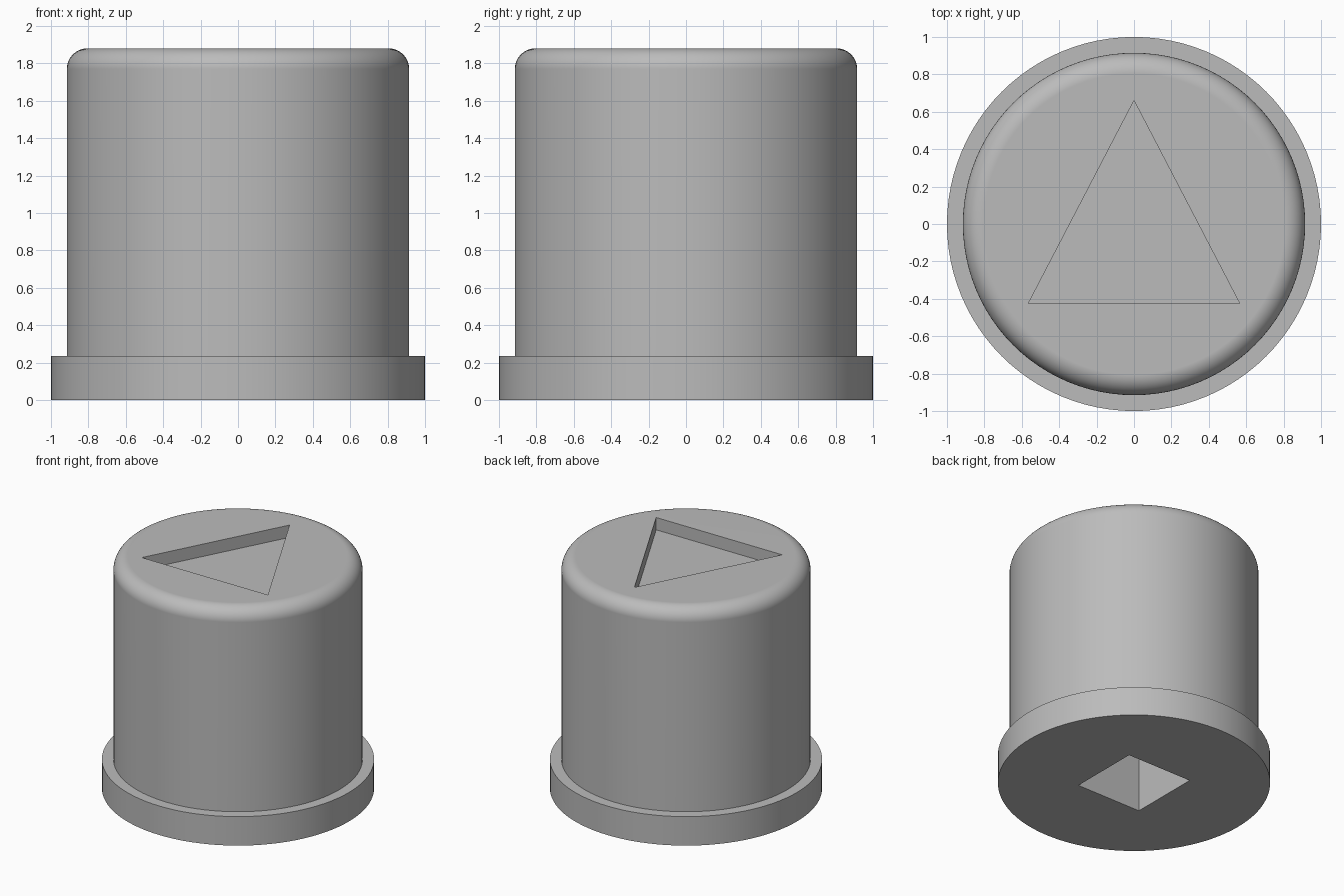
import bpy, bmesh
from math import sin, cos, pi, radians
from mathutils import Vector

cube = bpy.data.objects.get("Cube")
if cube:
    bpy.data.objects.remove(cube, do_unlink=True)

SEGMENTS = 96
FLANGE_R, FLANGE_H = 1.0, 0.235
BODY_R, TOP_Z, FILLET = 0.915, 1.88, 0.11
RECESS_DEPTH, SOCKET_HALF, SOCKET_DEPTH = 0.1, 0.29, 1.0

grey = bpy.data.materials.new("plain grey")
grey.use_nodes = True
colour = (0.5, 0.5, 0.5, 1)
grey.diffuse_color = colour
grey.node_tree.nodes["Principled BSDF"].inputs["Base Color"].default_value = colour


def make_object(name, bm):
    bmesh.ops.recalc_face_normals(bm, faces=bm.faces)
    mesh = bpy.data.meshes.new(name)
    bm.to_mesh(mesh)
    bm.free()
    mesh.materials.append(grey)
    obj = bpy.data.objects.new(name, mesh)
    bpy.context.collection.objects.link(obj)
    return obj


def revolve(name, profile):
    bm = bmesh.new()
    verts = [bm.verts.new((r, 0, z)) for r, z in profile]
    edges = [bm.edges.new(pair) for pair in zip(verts, verts[1:])]
    bmesh.ops.spin(bm, geom=verts + edges, cent=(0, 0, 0), axis=(0, 0, 1),
                   angle=2 * pi, steps=SEGMENTS)
    bmesh.ops.remove_doubles(bm, verts=bm.verts, dist=0.0005)
    bmesh.ops.holes_fill(bm, edges=bm.edges, sides=0)
    return make_object(name, bm)


def prism(name, outline, bottom, top):
    bm = bmesh.new()
    face = bm.faces.new([bm.verts.new((x, y, bottom)) for x, y in outline])
    result = bmesh.ops.extrude_face_region(bm, geom=[face])
    raised = [v for v in result["geom"] if isinstance(v, bmesh.types.BMVert)]
    bmesh.ops.translate(bm, verts=raised, vec=Vector((0, 0, top - bottom)))
    obj = make_object(name, bm)
    obj.hide_render = True
    return obj


def cut(target, cutter):
    mod = target.modifiers.new(cutter.name, 'BOOLEAN')
    mod.operation, mod.solver, mod.object = 'DIFFERENCE', 'EXACT', cutter
    bpy.context.view_layer.objects.active = target
    bpy.ops.object.modifier_apply(modifier=mod.name)
    bpy.data.objects.remove(cutter, do_unlink=True)


# Flanged cap with a rounded top rim
fillet = [(BODY_R - FILLET + FILLET * cos(a), TOP_Z - FILLET + FILLET * sin(a))
          for a in (radians(90) * i / 10 for i in range(11))]
cap = revolve("button_cap", [(FLANGE_R, 0), (FLANGE_R, FLANGE_H),
                             (BODY_R, FLANGE_H)] + fillet)

# Triangular recess in the top
triangle = [(-0.565, -0.425), (0.565, -0.425), (0, 0.66)]
cut(cap, prism("triangle_cutter", triangle, TOP_Z - RECESS_DEPTH, TOP_Z + 0.1))

# Square mounting socket in the underside
s = SOCKET_HALF
square = [(-s, -s), (s, -s), (s, s), (-s, s)]
cut(cap, prism("socket_cutter", square, -0.1, SOCKET_DEPTH))

# Smooth round walls, crisp edges
bpy.ops.object.select_all(action='DESELECT')
cap.select_set(True)
bpy.context.view_layer.objects.active = cap
bpy.ops.object.shade_smooth_by_angle(angle=radians(30))
weighted = cap.modifiers.new("flat_cap_normals", 'WEIGHTED_NORMAL')
weighted.keep_sharp = True
